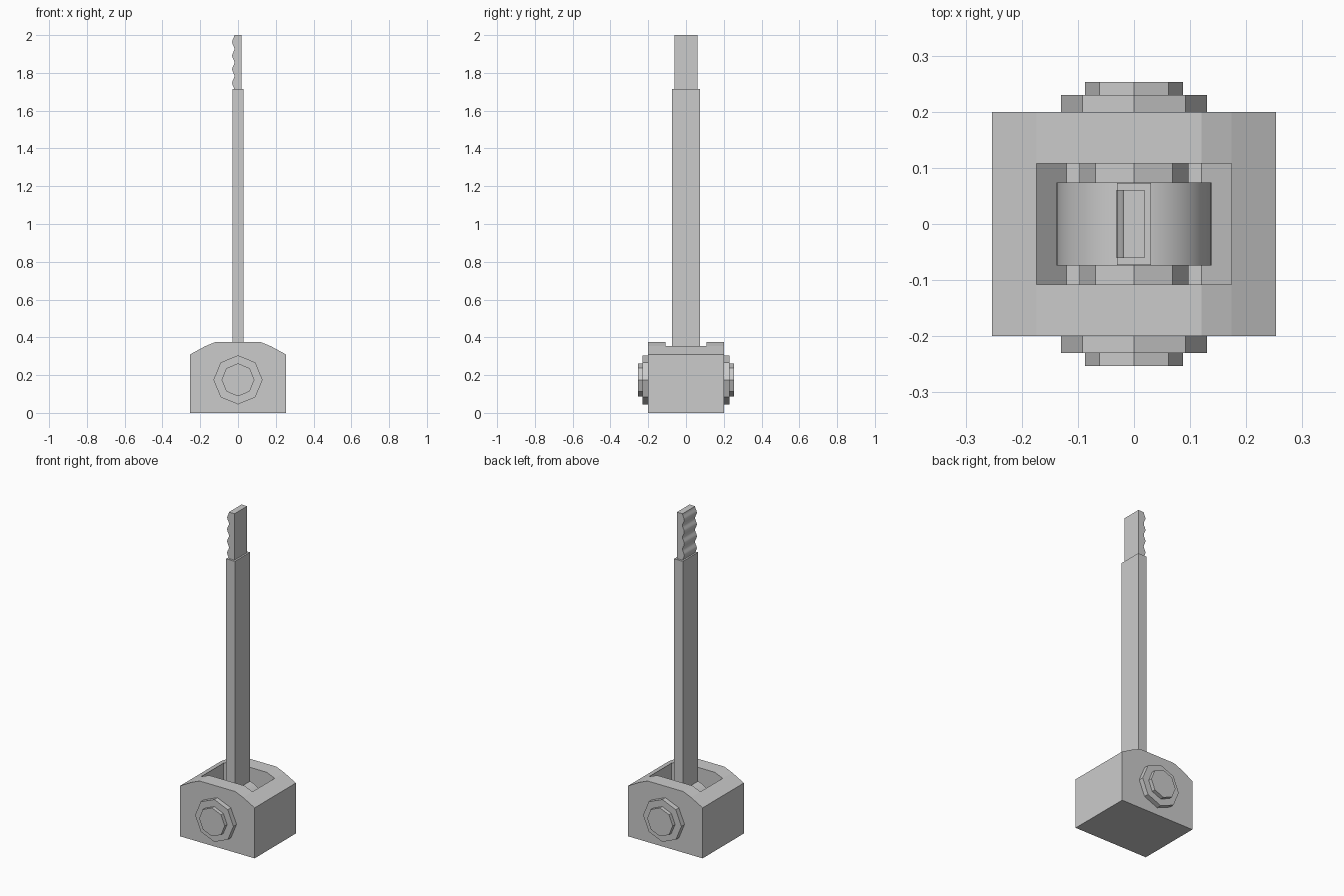
import bpy
import math

if "Cube" in bpy.data.objects:
    bpy.data.objects.remove(bpy.data.objects["Cube"])

AXLE_Z = 0.175


def prism(name, profile, y0, y1, smooth=False):
    """Extrude an x-z outline along y."""
    n = len(profile)
    verts = [(x, y0, z) for x, z in profile] + [(x, y1, z) for x, z in profile]
    faces = [tuple(range(n)), tuple(reversed(range(n, 2 * n)))]
    faces += [(i, i + n, (i + 1) % n + n, (i + 1) % n) for i in range(n)]
    mesh = bpy.data.meshes.new(name)
    mesh.from_pydata(verts, [], faces)
    mesh.update()
    obj = bpy.data.objects.new(name, mesh)
    bpy.context.collection.objects.link(obj)
    bpy.ops.object.select_all(action='DESELECT')
    obj.select_set(True)
    bpy.context.view_layer.objects.active = obj
    if smooth:
        bpy.ops.object.shade_smooth_by_angle(angle=math.radians(35))
    return obj


def ring(radius, sides):
    """Regular polygon outline around the axle, one corner at the top."""
    step = 2 * math.pi / sides
    return [(radius * math.sin(-i * step), AXLE_Z + radius * math.cos(i * step))
            for i in range(sides)]


def mirrored(half):
    """Complete a right-hand half outline, listed bottom to top."""
    return half + [(-x, z) for x, z in reversed(half)]


# Pocket cutter with a basin-shaped floor
cutter = prism("pocket_cutter", mirrored([(0.12, 0.035), (0.174, 0.09), (0.174, 0.5)]),
               -0.108, 0.108)
cutter.hide_render = True

# Base housing with chamfered shoulders, hollowed by the pocket
base = prism("base_housing",
             mirrored([(0.253, 0.0), (0.253, 0.31), (0.174, 0.353), (0.12, 0.375)]),
             -0.2, 0.2)
cut = base.modifiers.new("pocket", 'BOOLEAN')
cut.operation = 'DIFFERENCE'
cut.solver = 'EXACT'
cut.object = cutter
bpy.ops.object.modifier_apply(modifier=cut.name)
bpy.data.objects.remove(cutter)

# Axle and stepped octagonal bolt heads on both sides
prism("axle", ring(0.097, 8), -0.112, 0.112)
for side, s in (("front", -1), ("back", 1)):
    for part, radius, a, b in (("washer", 0.13, 0.195, 0.23), ("bolt_head", 0.087, 0.225, 0.253)):
        y0, y1 = sorted((s * a, s * b))
        prism(f"{side}_{part}", ring(radius, 8), y0, y1)

# Round pivot hub and lever bar
prism("pivot_hub", ring(0.138, 48), -0.074, 0.074, smooth=True)
prism("lever_bar", mirrored([(0.03, 0.28), (0.03, 1.715)]), -0.073, 0.073)

# Grip with four finger waves on its left edge
STEPS = 40
wave = [(-0.025 + 0.006 * math.cos(8 * math.pi * i / STEPS), 2.0 - 0.29 * i / STEPS)
        for i in range(STEPS + 1)]
prism("grip", [(0.019, 1.71), (0.019, 2.0)] + wave, -0.061, 0.061, smooth=True)
